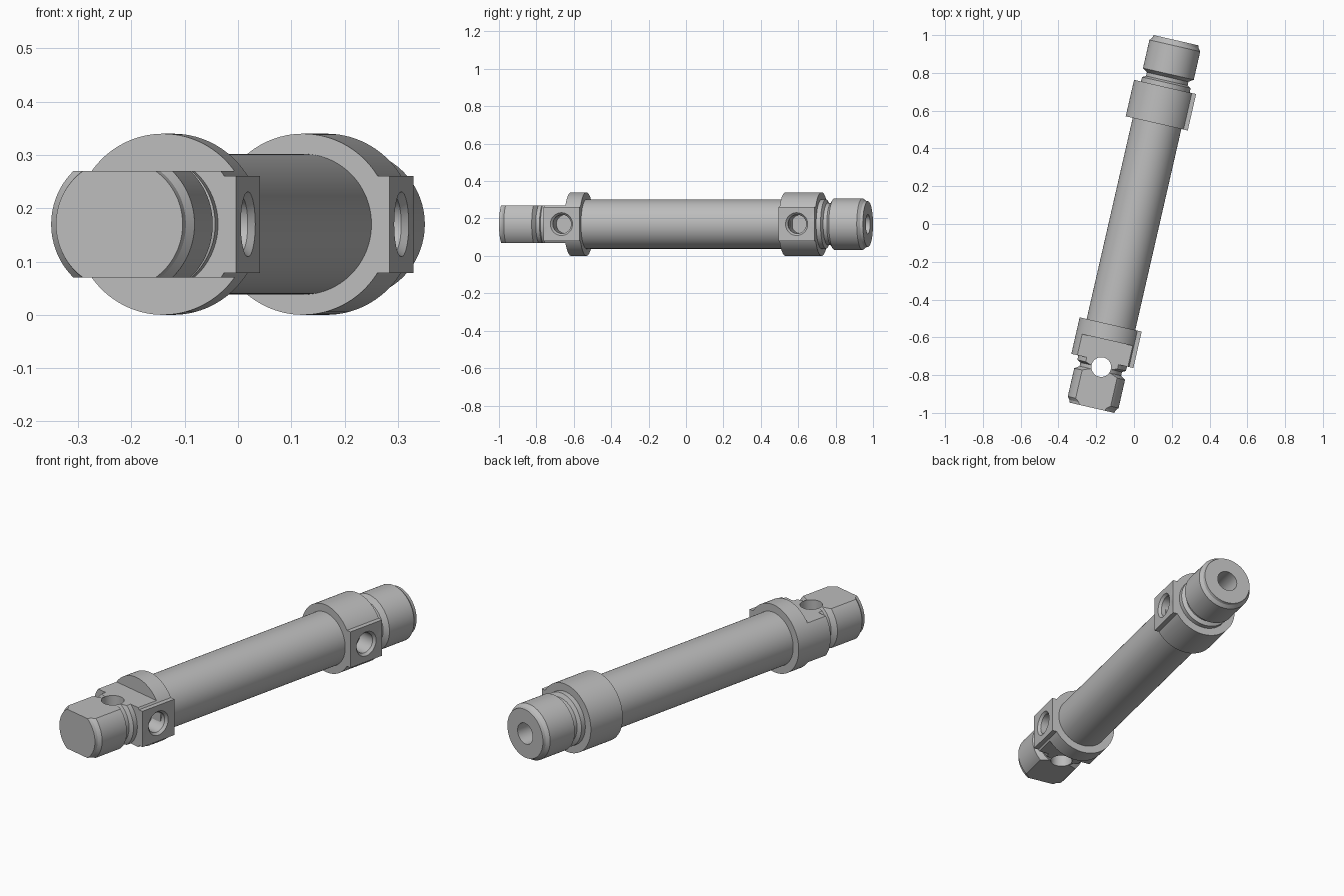
import bpy, bmesh, math
from mathutils import Matrix, Vector

if "Cube" in bpy.data.objects:
    bpy.data.objects.remove(bpy.data.objects["Cube"], do_unlink=True)

steel = bpy.data.materials.new("brushed_grey")
grey = (0.5, 0.5, 0.5, 1)
steel.diffuse_color = grey
steel.use_nodes = True
steel.node_tree.nodes["Principled BSDF"].inputs["Base Color"].default_value = grey

# The cylinder lies along local y, then is turned in plan and lifted
PLACE = Matrix.Translation((0, 0, 0.17)) @ Matrix.Rotation(math.radians(-12.9), 4, 'Z')


def make(name, bm):
    bmesh.ops.remove_doubles(bm, verts=bm.verts, dist=1e-5)
    bmesh.ops.recalc_face_normals(bm, faces=bm.faces)
    mesh = bpy.data.meshes.new(name)
    bm.to_mesh(mesh)
    bm.free()
    mesh.materials.append(steel)
    obj = bpy.data.objects.new(name, mesh)
    bpy.context.collection.objects.link(obj)
    return obj


def lathe(name, profile, axis='Y', at=(0, 0, 0), n=96):
    """Revolve (distance along axis, radius) points about an axis."""
    bm = bmesh.new()
    verts = [bm.verts.new((r, 0, d)) for d, r in profile]
    edges = [bm.edges.new(p) for p in zip(verts, verts[1:])]
    bmesh.ops.spin(bm, geom=verts + edges, axis=(0, 0, 1), cent=(0, 0, 0),
                   angle=2 * math.pi, steps=n)
    turn = {'X': Matrix.Rotation(math.pi / 2, 4, 'Y'),
            'Y': Matrix.Rotation(-math.pi / 2, 4, 'X'),
            'Z': Matrix.Identity(4)}[axis]
    bm.transform(Matrix.Translation(at) @ turn)
    return make(name, bm)


def box(name, lo, hi):
    bm = bmesh.new()
    bmesh.ops.create_cube(bm, size=1)
    lo, hi = Vector(lo), Vector(hi)
    bm.transform(Matrix.Translation((lo + hi) / 2) @ Matrix.Diagonal((*(hi - lo), 1)))
    return make(name, bm)


def combine(obj, tool, operation):
    mod = obj.modifiers.new(operation, 'BOOLEAN')
    mod.operation, mod.object, mod.solver = operation, tool, 'EXACT'
    bpy.context.view_layer.objects.active = obj
    bpy.ops.object.modifier_apply(modifier=mod.name)
    bpy.data.objects.remove(tool, do_unlink=True)


def end_cap(name, side, bore):
    """Collar, groove and threaded nose, with a side port on a flat boss."""
    half = [(0.546, 0), (0.546, 0.17), (0.744, 0.17), (0.744, 0.132),
            (0.768, 0.132), (0.778, 0.113), (0.798, 0.113), (0.815, 0.138),
            (0.968, 0.138), (0.984, 0.125), (0.998, 0.122)]
    half += [(0.998, 0.052), (0.8, 0.052), (0.8, 0)] if bore else [(0.998, 0)]
    cap = lathe(name, [(side * d, r) for d, r in half])
    ends = sorted((side * 0.546, side * 0.744))
    combine(cap, box("boss", (0.02, ends[0], -0.091), (0.2, ends[1], 0.091)), 'UNION')
    combine(cap, box("trim", (0.167, -1, -0.3), (0.3, 1, 0.3)), 'DIFFERENCE')
    port = lathe("port", [(0.07, 0), (0.07, 0.05), (0.155, 0.05), (0.167, 0.061),
                          (0.2, 0.061), (0.2, 0)], 'X', (0, side * 0.645, 0), 48)
    combine(cap, port, 'DIFFERENCE')
    return cap


# Barrel
barrel = lathe("barrel", [(-0.6, 0), (-0.6, 0.132), (0.6, 0.132), (0.6, 0)])

# Back end with an axial bore
back = end_cap("back_end_cap", 1, True)

# Front end milled to a flat lug with a pivot hole
front = end_cap("front_end_cap", -1, False)
for s in (-1, 1):
    z = sorted((s * 0.1, s * 0.3))
    combine(front, box("mill", (-0.3, -1.1, z[0]), (0.3, -0.63, z[1])), 'DIFFERENCE')
pivot = lathe("pivot", [(-0.3, 0), (-0.3, 0.052), (0.3, 0.052), (0.3, 0)],
              'Z', (0, -0.777, 0), 48)
combine(front, pivot, 'DIFFERENCE')

# Placement and shading
for obj in (barrel, back, front):
    obj.data.transform(PLACE)
    bpy.ops.object.select_all(action='DESELECT')
    obj.select_set(True)
    bpy.context.view_layer.objects.active = obj
    bpy.ops.object.shade_smooth_by_angle(angle=math.radians(25))
